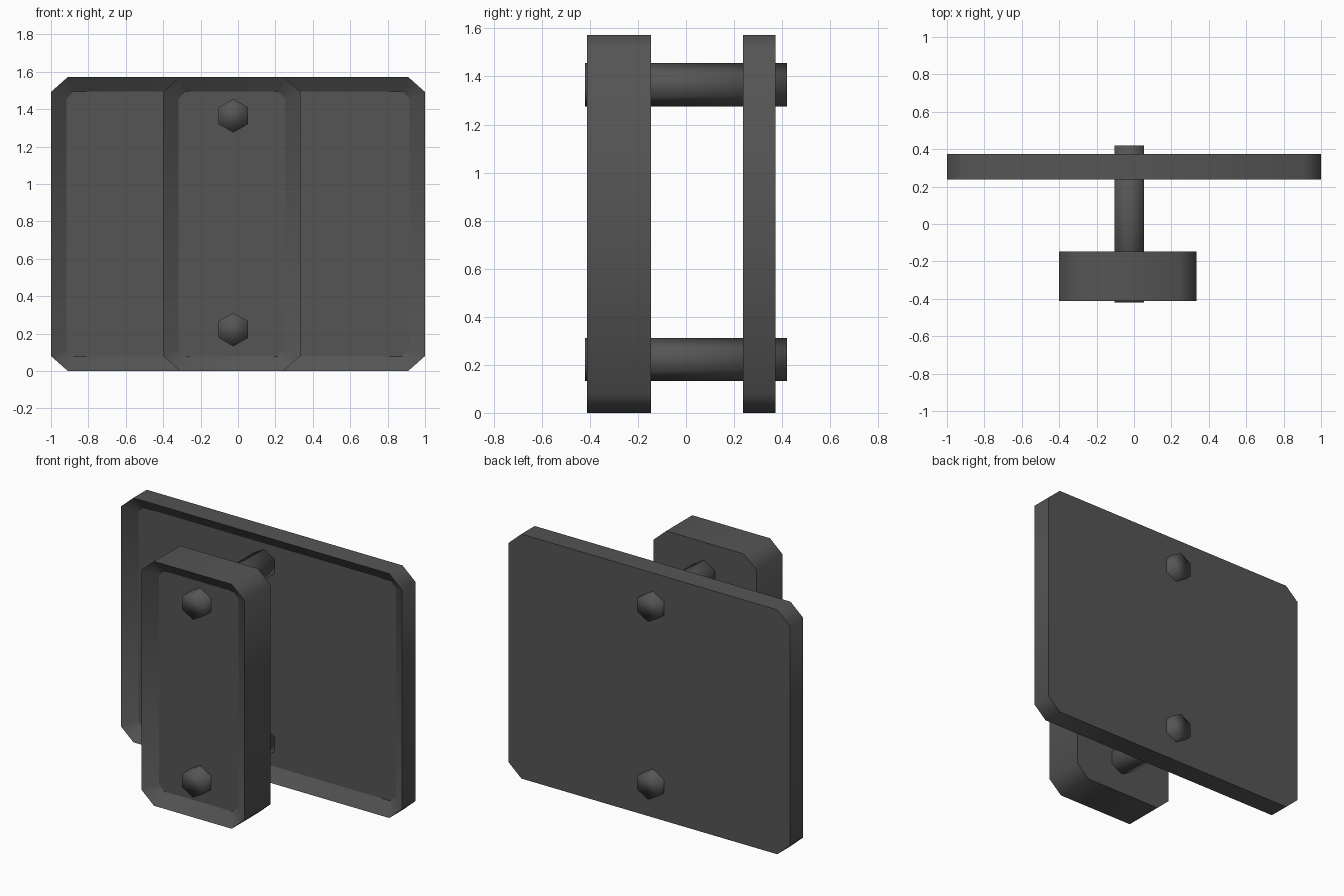
import bpy, bmesh, math

if "Cube" in bpy.data.objects:
    bpy.data.objects.remove(bpy.data.objects["Cube"])

metal = bpy.data.materials.new("dark_grey_metal")
metal.diffuse_color = (0.09, 0.09, 0.09, 1)
metal.use_nodes = True
metal.node_tree.nodes["Principled BSDF"].inputs["Base Color"].default_value = metal.diffuse_color


def finish(name, bm):
    bmesh.ops.recalc_face_normals(bm, faces=bm.faces)
    mesh = bpy.data.meshes.new(name)
    bm.to_mesh(mesh)
    bm.free()
    mesh.materials.append(metal)
    obj = bpy.data.objects.new(name, mesh)
    bpy.context.collection.objects.link(obj)
    return obj


def octagon(bm, x0, x1, z0, z1, cx, cz, y):
    pts = [(x0 + cx, z0), (x1 - cx, z0), (x1, z0 + cz), (x1, z1 - cz),
           (x1 - cx, z1), (x0 + cx, z1), (x0, z1 - cz), (x0, z0 + cz)]
    return [bm.verts.new((x, y, z)) for x, z in pts]


def tray(name, x0, x1, y0, y1, depth=0.06, rim=0.083, top=1.572):
    """Plate with clipped corners, its front sloping in to a sunken panel."""
    bm = bmesh.new()
    loops = [octagon(bm, x0, x1, 0, top, 0.09, 0.08, y1),
             octagon(bm, x0, x1, 0, top, 0.09, 0.08, y0),
             octagon(bm, x0 + rim, x1 - rim, 0.078, top - 0.078, 0.038, 0.038, y0 + depth)]
    bm.faces.new(loops[0])
    bm.faces.new(loops[2])
    for a, b in zip(loops, loops[1:]):
        for i in range(8):
            j = (i + 1) % 8
            f = bm.faces.new((a[i], a[j], b[j], b[i]))
            f.smooth = True
    # keep the outer, back and panel outlines crisp
    obj_edges = [e for e in bm.edges if abs(e.verts[0].co.y - e.verts[1].co.y) < 1e-6]
    for e in obj_edges:
        e.smooth = False
    return finish(name, bm)


def rod(name, z, x=-0.025, r=0.09, y0=-0.42, y1=0.42):
    """Hexagonal rod with points up and down."""
    bm = bmesh.new()
    rings = [[bm.verts.new((x + r * math.sin(k * math.pi / 3), y,
                            z + r * math.cos(k * math.pi / 3))) for k in range(6)]
             for y in (y0, y1)]
    for ring in rings:
        bm.faces.new(ring)
    for i in range(6):
        j = (i + 1) % 6
        bm.faces.new((rings[0][i], rings[0][j], rings[1][j], rings[1][i]))
    for f in bm.faces:
        f.smooth = True
    return finish(name, bm)


# Wide rear plate and narrow front block
tray("rear_plate", -1.0, 1.0, 0.237, 0.373)
tray("front_block", -0.4, 0.333, -0.411, -0.146)

# Two connecting rods
rod("upper_rod", 1.365)
rod("lower_rod", 0.222)
